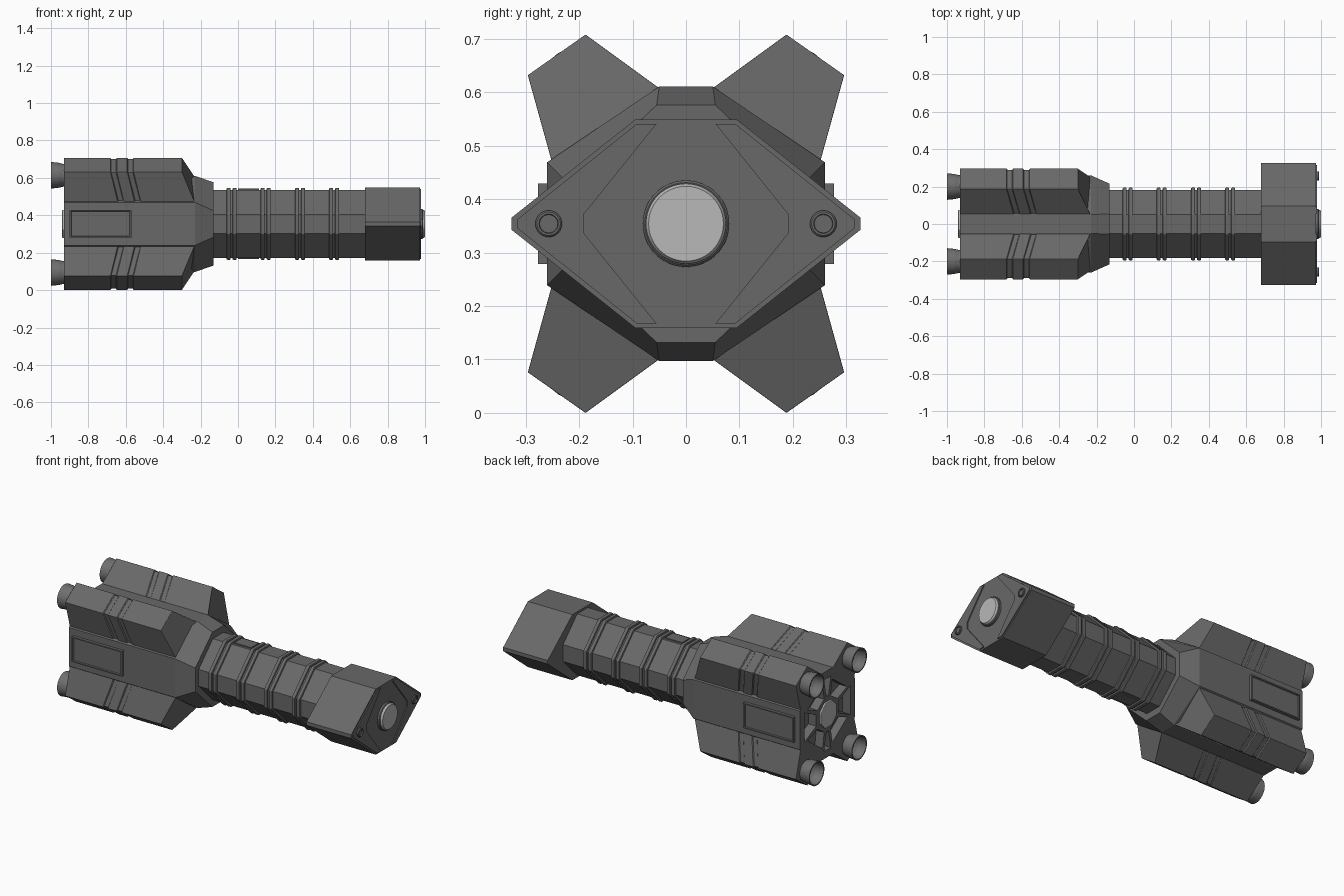
import bpy, bmesh, math

if "Cube" in bpy.data.objects:
    bpy.data.objects.remove(bpy.data.objects["Cube"])

ZC = 0.354  # height of the long axis


def material(name, v):
    m = bpy.data.materials.new(name)
    m.diffuse_color = (v, v, v, 1)
    m.use_nodes = True
    m.node_tree.nodes["Principled BSDF"].inputs["Base Color"].default_value = m.diffuse_color
    return m


BODY = material("dark_grey", 0.14)
NOZZLE = material("mid_grey", 0.16)
LIGHT = material("light_grey", 0.48)


def finish(name, bm, mat, bevel=0.0):
    bmesh.ops.recalc_face_normals(bm, faces=bm.faces)
    me = bpy.data.meshes.new(name)
    bm.to_mesh(me)
    bm.free()
    me.materials.append(mat)
    ob = bpy.data.objects.new(name, me)
    bpy.context.collection.objects.link(ob)
    if bevel:
        b = ob.modifiers.new("bevel", 'BEVEL')
        b.width, b.segments, b.limit_method = bevel, 2, 'ANGLE'
        b.angle_limit = math.radians(25)
    return ob


def loft(name, rings, mat=BODY, bevel=0.0, caps=True):
    """Skin through rings of (x, y, z offset from axis) points."""
    bm = bmesh.new()
    vs = [[bm.verts.new((x, y, z + ZC)) for x, y, z in r] for r in rings]
    n = len(rings[0])
    for a, b in zip(vs, vs[1:]):
        for i in range(n):
            j = (i + 1) % n
            bm.faces.new((a[i], a[j], b[j], b[i]))
    if caps:
        bm.faces.new(vs[0])
        bm.faces.new(vs[-1])
    return finish(name, bm, mat, bevel)


def prism(name, pts, x0, x1, mat=BODY, bevel=0.0):
    return loft(name, [[(x, y, z) for y, z in pts] for x in (x0, x1)], mat, bevel)


def octagon(w, h, fw, fh):
    """Half width, half height, half of top flat, half of side flat."""
    return [(w, -fh), (w, fh), (fw, h), (-fw, h),
            (-w, fh), (-w, -fh), (-fw, -h), (fw, -h)]


def at(x, pts, s=1.0):
    return [(x, y * s, z * s) for y, z in pts]


def lathe(name, profile, y, z, mat, n=32):
    rings = [[(x, y + r * math.cos(2 * math.pi * i / n), z + r * math.sin(2 * math.pi * i / n))
              for i in range(n)] for x, r in profile]
    ob = loft(name, rings, mat)
    for p in ob.data.polygons:
        p.use_smooth = len(p.vertices) == 4
    for e in ob.data.edges:  # sharp rims
        a, b = (ob.data.vertices[k].co.x for k in e.vertices)
        e.use_edge_sharp = abs(a - b) < 1e-6
    return ob


# rear body with tapered collar, and a rear wall of sunken pockets
main = octagon(0.26, 0.257, 0.05, 0.115)
collar = octagon(0.215, 0.222, 0.055, 0.07)
body = loft("rear_body", [at(-0.93, main, 0.36), at(-0.93, main, 0.86), at(-0.93, main),
                          at(-0.23, main), at(-0.13, collar)])
bm = bmesh.new()
bm.from_mesh(body.data)
pockets = [f for f in bm.faces
           if all(v.co.x < -0.92 for v in f.verts) and len(f.verts) == 4
           and min(math.hypot(v.co.y, v.co.z - ZC) for v in f.verts) < 0.13]
bmesh.ops.inset_individual(bm, faces=pockets, thickness=0.014, depth=0)
bmesh.ops.inset_individual(bm, faces=pockets, thickness=0.004, depth=-0.05)
bm.to_mesh(body.data)
bm.free()
prism("rear_hub", octagon(0.075, 0.075, 0.031, 0.031), -0.94, -0.925, LIGHT, 0.004)

# four corner pods with slanted grooves, and their nozzles
pod = [(0.045, 0.25), (0.188, 0.354), (0.296, 0.278), (0.25, 0.112)]
core = [(0.03, 0.20), (0.20, 0.08)]
# stations: x, groove depth, slant of the inner edge
stations = [(-0.93, 0, 0), (-0.682, 0, 1), (-0.678, 1, 1), (-0.652, 1, 1), (-0.648, 0, 1),
            (-0.592, 0, 1), (-0.588, 1, 1), (-0.562, 1, 1), (-0.558, 0, 1)]
for sy in (-1, 1):
    for sz in (-1, 1):
        tag = ("left" if sy < 0 else "right") + ("_upper" if sz > 0 else "_lower")
        rings = []
        for x, g, s in stations:
            ring = []
            for k, (y, z) in enumerate(pod):
                cy, cz = 0.17, 0.235
                f = 1 - 0.06 * g
                ring.append((x + (0.04 * s if k in (0, 3) else 0),
                             sy * (cy + (y - cy) * f), sz * (cz + (z - cz) * f)))
            ring += [(x + 0.04 * s, sy * y, sz * z) for y, z in reversed(core)]
            rings.append(ring)
        xs = (-0.23, -0.30, -0.30, -0.23)
        rings.append([(x, sy * y, sz * z) for x, (y, z) in zip(xs, pod)]
                     + [(-0.23, sy * y, sz * z) for y, z in reversed(core)])
        loft("pod_" + tag, rings, BODY, 0.0015)
        lathe("nozzle_" + tag, [(-0.90, 0.06), (-0.935, 0.061), (-0.96, 0.067), (-1.0, 0.071),
                                (-1.0, 0.064), (-0.95, 0.058), (-0.935, 0.045)],
              sy * 0.2, sz * 0.26, NOZZLE)

# raised side panels with a frame
for sy in (-1, 1):
    def rect(y, x0, x1, h):
        return [(x0, sy * y, -h), (x1, sy * y, -h), (x1, sy * y, h), (x0, sy * y, h)]
    loft("side_panel", [rect(0.25, -0.9, -0.57, 0.075), rect(0.277, -0.9, -0.57, 0.075),
                        rect(0.277, -0.893, -0.577, 0.068), rect(0.271, -0.89, -0.58, 0.065)])

# barrel with paired ring bands and small plates
barrel = octagon(0.183, 0.182, 0.05, 0.05)
prism("barrel", barrel, -0.15, 0.70)
for x in (-0.05, 0.132, 0.316, 0.498):
    for dx in (0, 0.032):
        prism("ring_band", octagon(0.194, 0.192, 0.054, 0.054),
              x + dx - 0.011, x + dx + 0.011, BODY, 0.005)
for sz in (-1, 1):
    prism("barrel_plate", [(-0.036, sz * 0.18), (0.036, sz * 0.18),
                           (0.036, sz * 0.188), (-0.036, sz * 0.188)], 0.0, 0.112, BODY)

# hexagonal head with raised side plates, end lights and lens
head = [(0.327, -0.011), (0.327, 0.011), (0.095, 0.195), (-0.095, 0.195),
        (-0.327, 0.011), (-0.327, -0.011), (-0.095, -0.195), (0.095, -0.195)]
prism("head", head, 0.68, 0.973)
for s in (-1, 1):
    plate = [(0.055, 0.187), (0.092, 0.187), (0.316, 0.008), (0.316, -0.008),
             (0.092, -0.187), (0.055, -0.187), (0.191, -0.018), (0.191, 0.018)]
    prism("head_plate", [(s * y, z) for y, z in plate], 0.97, 0.979)
    lathe("end_light", [(0.97, 0.025), (0.986, 0.025), (0.989, 0.022), (0.989, 0.018),
                        (0.982, 0.017)], s * 0.257, 0, BODY, 24)
lathe("lens_ring", [(0.965, 0.081), (0.984, 0.081), (0.988, 0.077)], 0, 0, BODY, 48)
lathe("lens", [(0.97, 0.075), (0.992, 0.075), (1.0, 0.070)], 0, 0, LIGHT, 48)
